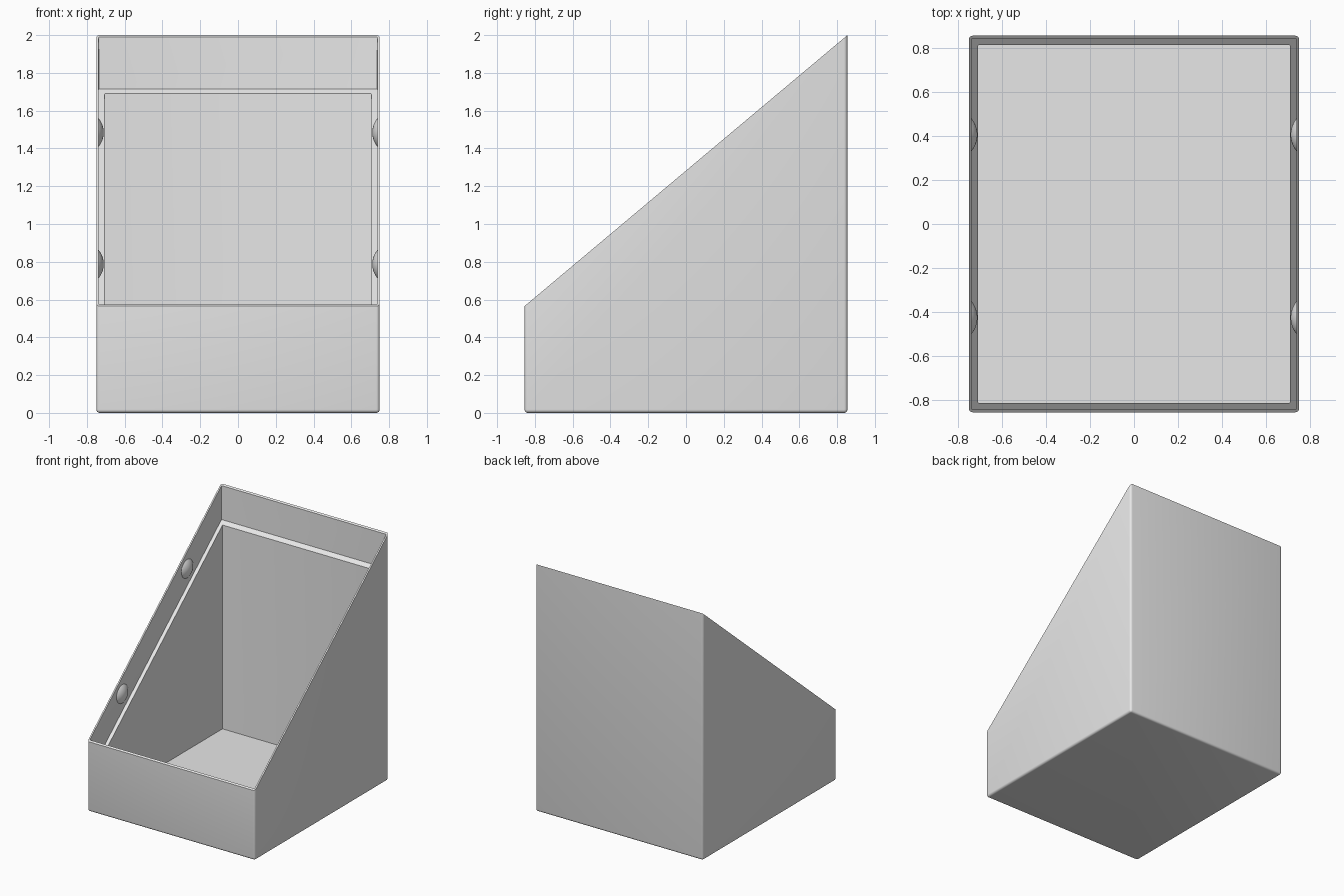
import bpy, bmesh, math
from mathutils import Matrix, Vector

if "Cube" in bpy.data.objects:
    bpy.data.objects.remove(bpy.data.objects["Cube"], do_unlink=True)

HALF_X, HALF_Y = 0.75, 0.855
FRONT_Z, BACK_Z = 0.565, 2.0
RADIUS = 0.018          # rounded outer edges
LIP, WALL = 0.012, 0.042
LEDGE_DROP = 0.275
FLOOR_Z = 0.04
SLOPE = (BACK_Z - FRONT_Z) / (2 * HALF_Y)

grey = bpy.data.materials.new("plain grey")
grey.use_nodes = True
grey.diffuse_color = (0.8, 0.8, 0.8, 1)
grey.node_tree.nodes["Principled BSDF"].inputs["Base Color"].default_value = (0.8, 0.8, 0.8, 1)


def flat(z):
    return lambda y: z


def sloped(drop):
    return lambda y: FRONT_Z + (y + HALF_Y) * SLOPE - drop


def ring(bm, inset, height, steps=4):
    """Rounded rectangle, inset from the outside, with z given by a rule on y."""
    r = max(RADIUS - inset, 0.005)
    cx, cy = HALF_X - inset - r, HALF_Y - inset - r
    verts = []
    for corner, (sx, sy) in enumerate([(1, 1), (-1, 1), (-1, -1), (1, -1)]):
        for i in range(steps + 1):
            a = math.pi / 2 * (corner + i / steps)
            x, y = sx * cx + r * math.cos(a), sy * cy + r * math.sin(a)
            verts.append(bm.verts.new((x, y, height(y))))
    return verts


def finish(bm, name):
    bmesh.ops.recalc_face_normals(bm, faces=bm.faces)
    mesh = bpy.data.meshes.new(name)
    bm.to_mesh(mesh)
    bm.free()
    mesh.materials.append(grey)
    obj = bpy.data.objects.new(name, mesh)
    bpy.context.collection.objects.link(obj)
    bpy.ops.object.select_all(action='DESELECT')
    obj.select_set(True)
    bpy.context.view_layer.objects.active = obj
    bpy.ops.object.shade_smooth_by_angle(angle=math.radians(30))
    return obj


# Open sloped box: rounded base, outer wall, lip, ledge, cavity, floor
bm = bmesh.new()
rings = []
for i in range(5):
    a = math.pi / 2 * i / 4
    rings.append(ring(bm, RADIUS * (1 - math.sin(a)), flat(RADIUS * (1 - math.cos(a)))))
for inset, height in [(0, sloped(0)), (LIP, sloped(0)), (LIP, sloped(LEDGE_DROP)),
                      (WALL, sloped(LEDGE_DROP)), (WALL, flat(FLOOR_Z))]:
    rings.append(ring(bm, inset, height))
for lower, upper in zip(rings, rings[1:]):
    n = len(lower)
    for i in range(n):
        j = (i + 1) % n
        bm.faces.new((lower[i], lower[j], upper[j], upper[i]))
bm.faces.new(rings[0])
bm.faces.new(rings[-1])
finish(bm, "sloped_box")

# Domed snap bumps on the inside of the lip
BUMP_R, BUMP_H = 0.075, 0.027
ball = (BUMP_R ** 2 + BUMP_H ** 2) / (2 * BUMP_H)
for side, word in [(1, "left"), (-1, "right")]:
    for y, place in [(0.405, "back"), (-0.425, "front")]:
        bm = bmesh.new()
        wall_x = HALF_X - LIP
        centre = Vector((side * (wall_x - BUMP_H + ball), y, sloped(0.138)(y)))
        bmesh.ops.create_uvsphere(
            bm, u_segments=40, v_segments=36, radius=ball,
            matrix=Matrix.Translation(centre) @ Matrix.Rotation(math.pi / 2, 4, 'Y'))
        geom = bm.verts[:] + bm.edges[:] + bm.faces[:]
        cut = bmesh.ops.bisect_plane(
            bm, geom=geom, plane_co=(side * (wall_x + 0.002), 0, 0),
            plane_no=(side, 0, 0), clear_outer=True)
        rim = [e for e in cut["geom_cut"] if isinstance(e, bmesh.types.BMEdge)]
        bmesh.ops.contextual_create(bm, geom=rim)
        finish(bm, f"{place}_{word}_bump")
